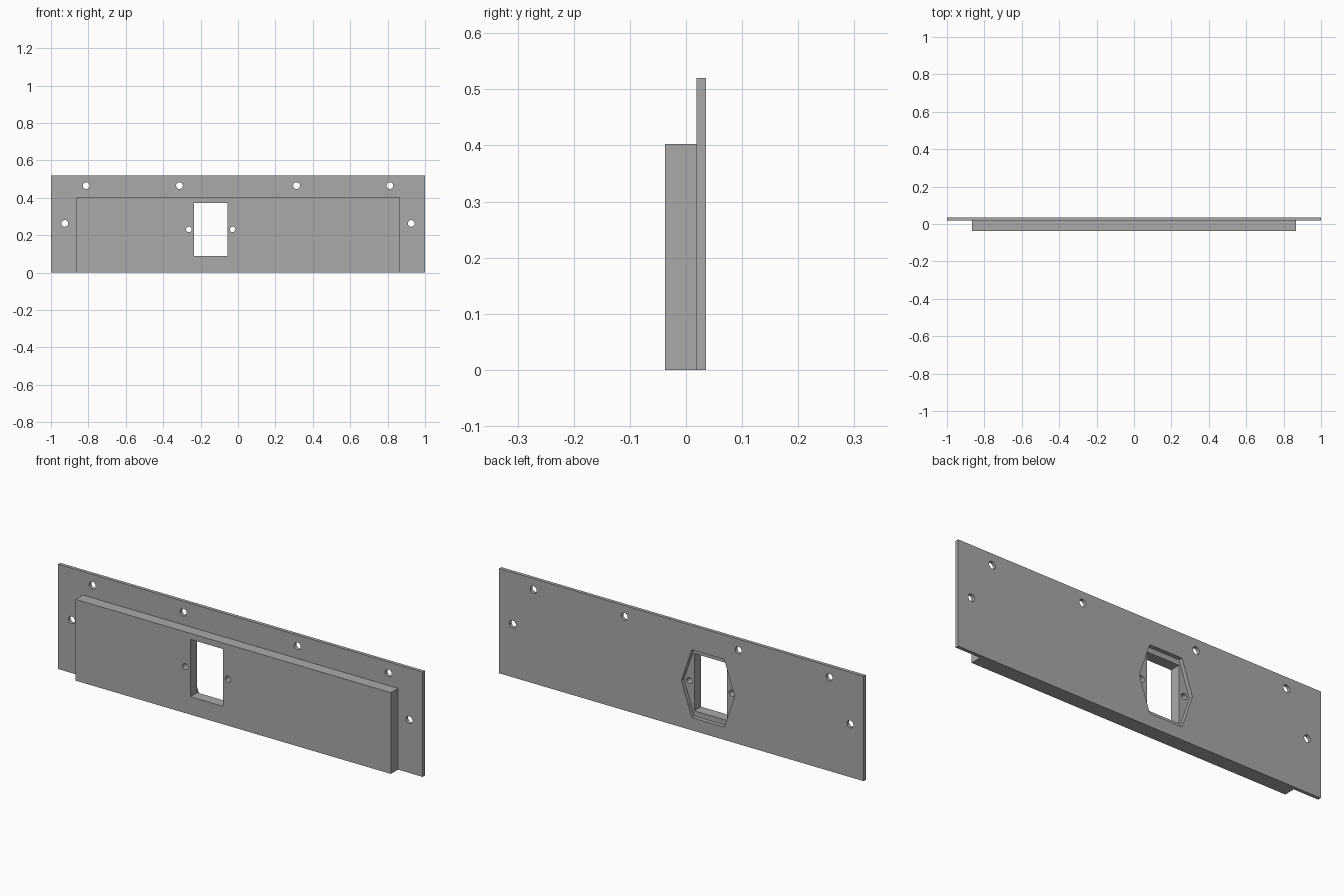
import bpy
import bmesh
from mathutils import Matrix, Vector

default = bpy.data.objects.get("Cube")
if default:
    bpy.data.objects.remove(default, do_unlink=True)

grey = bpy.data.materials.new("plain_grey")
grey.use_nodes = True
colour = (0.4, 0.4, 0.4, 1)
grey.diffuse_color = colour
grey.node_tree.nodes["Principled BSDF"].inputs["Base Color"].default_value = colour

# Depth layout, front to back
FRONT, STEP, BACK = -0.037, 0.019, 0.036
RECESS = 0.017
CX, CZ = -0.146, 0.231   # centre of the socket opening


def prism(name, outline, y0, y1):
    """Extrude an (x, z) outline from y0 to y1."""
    bm = bmesh.new()
    face = bm.faces.new([bm.verts.new((x, y0, z)) for x, z in outline])
    out = bmesh.ops.extrude_face_region(bm, geom=[face])
    moved = [v for v in out["geom"] if isinstance(v, bmesh.types.BMVert)]
    bmesh.ops.translate(bm, verts=moved, vec=(0, y1 - y0, 0))
    bmesh.ops.recalc_face_normals(bm, faces=bm.faces)
    mesh = bpy.data.meshes.new(name)
    bm.to_mesh(mesh)
    bm.free()
    mesh.materials.append(grey)
    obj = bpy.data.objects.new(name, mesh)
    bpy.context.collection.objects.link(obj)
    return obj


def rect(x0, x1, z0, z1):
    return [(x0, z0), (x1, z0), (x1, z1), (x0, z1)]


def circle(x, z, r, sides=24):
    pts = [Matrix.Rotation(6.283185 * i / sides, 2) @ Vector((r, 0)) for i in range(sides)]
    return [(x + p.x, z + p.y) for p in pts]


def combine(target, tool, operation):
    """Apply one boolean and remove the tool object."""
    tool.hide_render = True
    mod = target.modifiers.new(operation.lower(), "BOOLEAN")
    mod.operation = operation
    mod.solver = "EXACT"
    mod.object = tool
    bpy.context.view_layer.objects.active = target
    bpy.ops.object.modifier_apply(modifier=mod.name)
    bpy.data.objects.remove(tool, do_unlink=True)


# Mounting plate with the raised front block
panel = prism("mounting_panel", rect(-1, 1, 0, 0.52), STEP, BACK)
block = prism("front_block", rect(-0.865, 0.865, 0, 0.403), FRONT, STEP + 0.008)
combine(panel, block, "UNION")

# Hexagonal recess in the back around the opening
hexagon = [(CX + sx * w, CZ + h) for sx, w, h in (
    (-1, 0.089, -0.168), (1, 0.089, -0.168), (1, 0.146, 0),
    (1, 0.089, 0.168), (-1, 0.089, 0.168), (-1, 0.146, 0))]
combine(panel, prism("recess_cutter", hexagon, BACK - RECESS - 0.003, BACK + 0.1), "DIFFERENCE")

# Rectangular socket opening
opening = rect(CX - 0.089, CX + 0.089, CZ - 0.142, CZ + 0.142)
combine(panel, prism("opening_cutter", opening, -0.2, 0.2), "DIFFERENCE")

# Screw holes: panel edge holes, then the two beside the opening
holes = [(s * x, 0.465, 0.018) for s in (-1, 1) for x in (0.313, 0.812)]
holes += [(s * 0.926, 0.263, 0.018) for s in (-1, 1)]
holes += [(CX + s * 0.117, CZ, 0.015) for s in (-1, 1)]
for x, z, r in holes:
    combine(panel, prism("hole_cutter", circle(x, z, r), -0.2, 0.2), "DIFFERENCE")

# Smooth hole walls, crisp edges elsewhere
bpy.ops.object.select_all(action="DESELECT")
panel.select_set(True)
bpy.context.view_layer.objects.active = panel
bpy.ops.object.shade_smooth_by_angle(angle=0.52)
